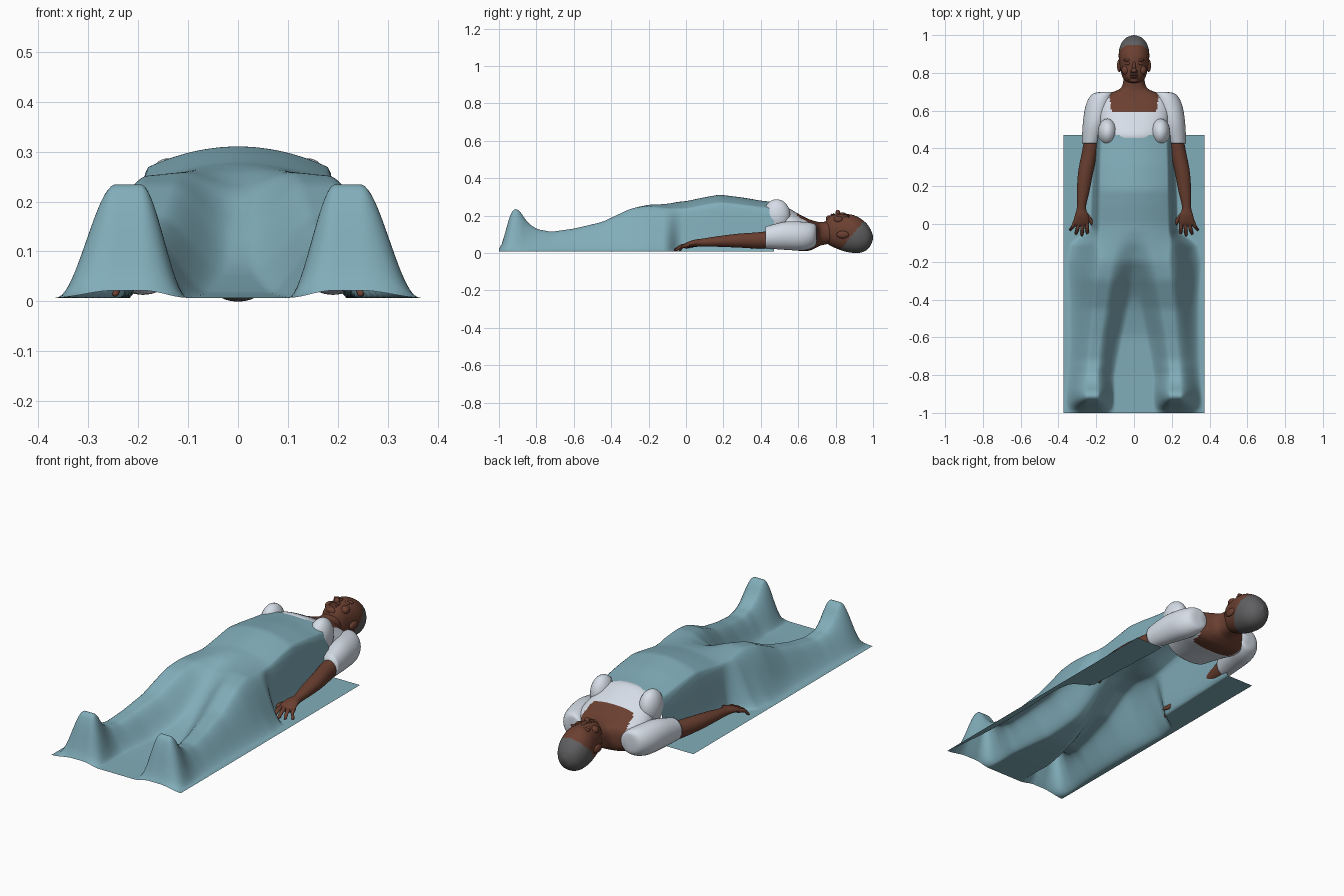
import bpy
import bmesh
import math
from mathutils import Matrix, Vector

cube = bpy.data.objects.get("Cube")
if cube:
    bpy.data.objects.remove(cube, do_unlink=True)


def material(name, red, green, blue):
    mat = bpy.data.materials.new(name)
    mat.use_nodes = True
    color = (red, green, blue, 1)
    mat.diffuse_color = color
    mat.node_tree.nodes["Principled BSDF"].inputs["Base Color"].default_value = color
    return mat


teal = material("blanket teal", .22, .42, .49)
white = material("shirt white", .7, .76, .84)
skin = material("skin brown", .145, .05, .03)
gray = material("hair gray", .115, .115, .12)


def finish(name, bm, mats, rule=None):
    """Turn a bmesh into a smooth object; rule picks the material per face."""
    bmesh.ops.recalc_face_normals(bm, faces=bm.faces)
    for face in bm.faces:
        face.smooth = True
        if rule:
            face.material_index = int(rule(face.calc_center_median()))
    mesh = bpy.data.meshes.new(name)
    bm.to_mesh(mesh)
    bm.free()
    for mat in mats:
        mesh.materials.append(mat)
    obj = bpy.data.objects.new(name, mesh)
    bpy.context.collection.objects.link(obj)
    return obj


def spline(keys, steps):
    """Catmull-Rom resampling of section keys."""
    keys = [Vector(k) for k in keys]
    out = []
    for i in range(len(keys) - 1):
        a, b, c, d = keys[max(i - 1, 0)], keys[i], keys[i + 1], keys[min(i + 2, len(keys) - 1)]
        for s in range(steps):
            t = s / steps
            out.append(b + (c - a) * (t / 2) + (a * 2 - b * 5 + c * 4 - d) * (t * t / 2)
                       + (b * 3 - a - c * 3 + d) * (t ** 3 / 2))
    return out + [keys[-1]]


def power(value, exponent):
    return math.copysign(abs(value) ** exponent, value)


def loft(name, sections, mats, rule=None, sides=32, steps=6, roundness=1.0):
    """Skin ovals (x, y, z, half width, half height) strung along y."""
    bm = bmesh.new()
    rings = []
    for x, y, z, rx, rz in spline(sections, steps):
        ring = []
        for i in range(sides):
            a = math.tau * i / sides
            ring.append(bm.verts.new((x + max(rx, .001) * power(math.cos(a), roundness), y,
                                      z + max(rz, .001) * power(math.sin(a), roundness))))
        rings.append(ring)
    for low, high in zip(rings, rings[1:]):
        for i in range(sides):
            j = (i + 1) % sides
            bm.faces.new((low[i], low[j], high[j], high[i]))
    bm.faces.new(rings[0])
    bm.faces.new(rings[-1])
    return finish(name, bm, mats, rule)


def ball(name, center, radii, mat):
    bm = bmesh.new()
    bmesh.ops.create_uvsphere(bm, u_segments=24, v_segments=16, radius=1,
                              matrix=Matrix.Translation(center) @ Matrix.Diagonal((*radii, 1)))
    return finish(name, bm, [mat])


def upright(rows):
    """Sections on the centre line from (y, half width, bottom, top)."""
    return [(0, y, (lo + hi) / 2, w, (hi - lo) / 2) for y, w, lo, hi in rows]


# Blanket: a draped sheet shaped by a crest line and cross-section rules
crest = [(-1, .008), (-.97, .09), (-.94, .215), (-.92, .238), (-.895, .235), (-.85, .165),
         (-.8, .128), (-.72, .113), (-.6, .13), (-.45, .165), (-.3, .235), (-.2, .262),
         (0, .277), (.1, .298), (.18, .312), (.3, .297), (.4, .28), (.47, .272)]
# y, valley share, inner foot, inner top, outer top, outer foot
drape = [(-1, 0, .1, .19, .25, .37), (-.8, 0, .1, .2, .24, .355), (-.6, .08, .06, .18, .22, .35),
         (-.4, .4, .015, .15, .2, .35), (-.2, .84, 0, .12, .18, .36), (-.1, .97, 0, .1, .19, .34),
         (-.04, 1, 0, .1, .185, .235), (.47, 1, 0, .1, .175, .215)]


def lookup(table, y):
    y = min(max(y, table[0][0]), table[-1][0])
    for a, b in zip(table, table[1:]):
        if y <= b[0]:
            return Vector(a[1:] + (0,)).lerp(Vector(b[1:] + (0,)), (y - a[0]) / (b[0] - a[0]))


def soft(table, y):
    return sum((lookup(table, y + d) for d in (-.015, .015)), lookup(table, y)) / 3


def ramp(a, b, x):
    t = min(max((x - a) / (b - a), 0), 1)
    return t * t * (3 - 2 * t)


def blanket_height(x, y):
    x = abs(x)
    top = soft(crest, y)[0]
    valley, in_foot, in_top, out_top, out_foot = soft(drape, y)[:5]
    lift = valley + (1 - valley) * ramp(in_foot, in_top, x)
    dome = 1 - 4.2 * x * x * ramp(-.3, 0, y)
    floor = .007
    return floor + (top - floor) * lift * dome * (1 - ramp(out_top, out_foot, x))


columns, rows = 120, 200
bm = bmesh.new()
bmesh.ops.create_grid(bm, x_segments=columns, y_segments=rows, size=1)
for v in bm.verts:
    v.co.x *= .372
    v.co.y = -.265 + v.co.y * .735
    v.co.z = blanket_height(v.co.x, v.co.y)
finish("blanket", bm, [teal])

# Upper body with an open neckline showing skin
torso = [(.42, .15, .03, .262), (.47, .165, .025, .275), (.53, .18, .02, .25), (.6, .19, .012, .21),
         (.655, .18, .012, .182), (.69, .13, .025, .17), (.72, .07, .04, .166), (.77, .054, .05, .17)]
loft("torso_and_shirt", upright(torso), [white, skin],
     lambda c: c.y > .595 and abs(c.x) < .118 + .15 * (c.y - .595) or c.y > .705,
     sides=96, steps=10, roundness=.85)

# Head with short hair
head = [(.745, .03, .08, .165), (.757, .047, .05, .19), (.78, .062, .035, .204), (.815, .071, .02, .207),
        (.85, .077, .008, .208), (.89, .081, .001, .204), (.93, .077, .001, .186),
        (.965, .062, .015, .158), (.988, .038, .042, .124), (1, .004, .075, .09)]
loft("head", upright(head), [skin, gray],
     lambda c: c.y > .81 + .82 * c.z, sides=64, steps=8, roundness=.93)
ball("nose_bridge", (0, .832, .203), (.01, .03, .014), skin)
ball("nose_tip", (0, .812, .213), (.015, .013, .018), skin)
ball("upper_lip", (0, .79, .204), (.024, .006, .009), skin)
ball("lower_lip", (0, .779, .201), (.021, .006, .009), skin)
ball("chin", (0, .762, .183), (.026, .014, .018), skin)

for side, label in ((1, "left"), (-1, "right")):
    def limb(name, sections, mat, **options):
        loft(f"{label}_{name}", [(side * s[0], *s[1:]) for s in sections], [mat], **options)

    def lump(name, center, radii, mat):
        ball(f"{label}_{name}", (side * center[0], *center[1:]), radii, mat)

    # Face details
    lump("ear", (.078, .838, .098), (.012, .033, .02), skin)
    lump("eyelid", (.031, .85, .196), (.015, .009, .01), skin)
    lump("brow", (.032, .868, .197), (.024, .007, .009), skin)
    lump("nostril", (.012, .807, .204), (.008, .009, .01), skin)
    lump("cheek", (.042, .815, .178), (.024, .026, .02), skin)

    # Shirt chest and sleeve
    lump("chest", (.14, .485, .2), (.052, .073, .087), white)
    limb("sleeve", [(.14, .7, .1, .02, .03), (.165, .688, .095, .055, .06), (.185, .63, .09, .07, .076),
                    (.207, .53, .092, .064, .075), (.228, .425, .083, .048, .058)], white)

    # Bare arm and palm
    limb("arm", [(.215, .5, .08, .04, .045), (.23, .4, .068, .042, .044), (.255, .28, .066, .04, .037),
                 (.268, .18, .062, .034, .029), (.278, .09, .056, .024, .021),
                 (.277, .045, .053, .036, .018), (.28, .005, .043, .042, .014),
                 (.282, -.012, .037, .034, .008)], skin)

    # Fingers fan out from the palm, the thumb points inward
    for i, (name, reach) in enumerate((("index_finger", -.058), ("middle_finger", -.065),
                                       ("ring_finger", -.057), ("little_finger", -.037))):
        base, tip = .251 + .02 * i, .246 + .03 * i
        limb(name, [(base, .02, .043, .01, .01), ((base + tip) / 2, reach * .4, .036, .01, .01),
                    (tip, reach + .008, .018, .008, .008), (tip, reach, .014, .002, .002)],
             skin, sides=12)
    limb("thumb", [(.258, .06, .045, .012, .012), (.235, .025, .04, .014, .011),
                   (.213, -.01, .03, .01, .009), (.207, -.024, .025, .002, .002)], skin, sides=12)
